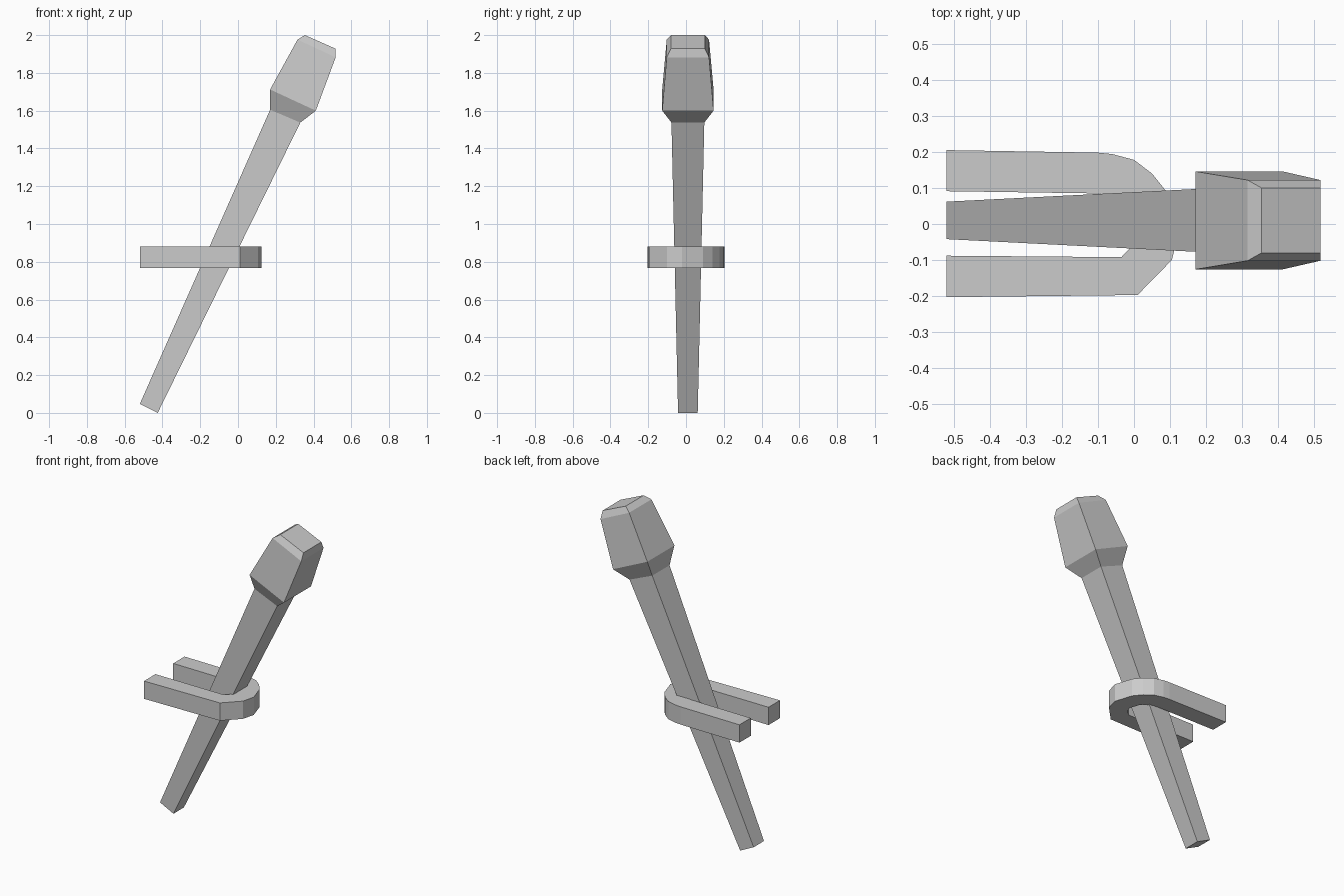
import bpy, bmesh

if "Cube" in bpy.data.objects:
    bpy.data.objects.remove(bpy.data.objects["Cube"])


def loft(name, rings):
    """Skin a series of four-cornered sections and cap both ends."""
    bm = bmesh.new()
    loops = [[bm.verts.new(p) for p in ring] for ring in rings]
    for a, b in zip(loops, loops[1:]):
        for i in range(4):
            j = (i + 1) % 4
            bm.faces.new((a[i], a[j], b[j], b[i]))
    bm.faces.new(loops[0])
    bm.faces.new(loops[-1])
    bmesh.ops.recalc_face_normals(bm, faces=bm.faces)
    mesh = bpy.data.meshes.new(name)
    bm.to_mesh(mesh)
    bm.free()
    obj = bpy.data.objects.new(name, mesh)
    bpy.context.collection.objects.link(obj)
    return obj


def torch_ring(left, right, half_width):
    """Section of the tilted torch from its left and right (x, z) edges."""
    (xl, zl), (xr, zr) = left, right
    y0, y1 = 0.01 - half_width, 0.01 + half_width
    return [(xl, y0, zl), (xr, y0, zr), (xr, y1, zr), (xl, y1, zl)]


# Tilted tapering handle that flares into the chamfered head
loft("torch", [
    torch_ring((-0.52, 0.047), (-0.425, 0.0), 0.052),
    torch_ring((0.17, 1.605), (0.33, 1.537), 0.087),
    torch_ring((0.17, 1.712), (0.412, 1.60), 0.136),
    torch_ring((0.315, 1.976), (0.517, 1.882), 0.112),
    torch_ring((0.354, 2.0), (0.517, 1.928), 0.09),
])

# U-shaped wall bracket, open toward -x: matching outer and inner outlines
outer = [(-0.52, 0.205), (-0.10, 0.198), (-0.06, 0.194), (0.0, 0.178), (0.05, 0.14),
         (0.09, 0.09), (0.125, -0.02), (0.105, -0.10), (0.01, -0.197), (-0.52, -0.203)]
inner = [(-0.52, 0.091), (-0.11, 0.085), (-0.08, 0.083), (-0.05, 0.072), (-0.025, 0.055),
         (-0.01, 0.035), (0.01, -0.025), (0.0, -0.055), (-0.035, -0.092), (-0.52, -0.088)]
z0, z1 = 0.768, 0.881
loft("bracket", [[(*o, z0), (*o, z1), (*i, z1), (*i, z0)]
                 for o, i in zip(outer, inner)])
